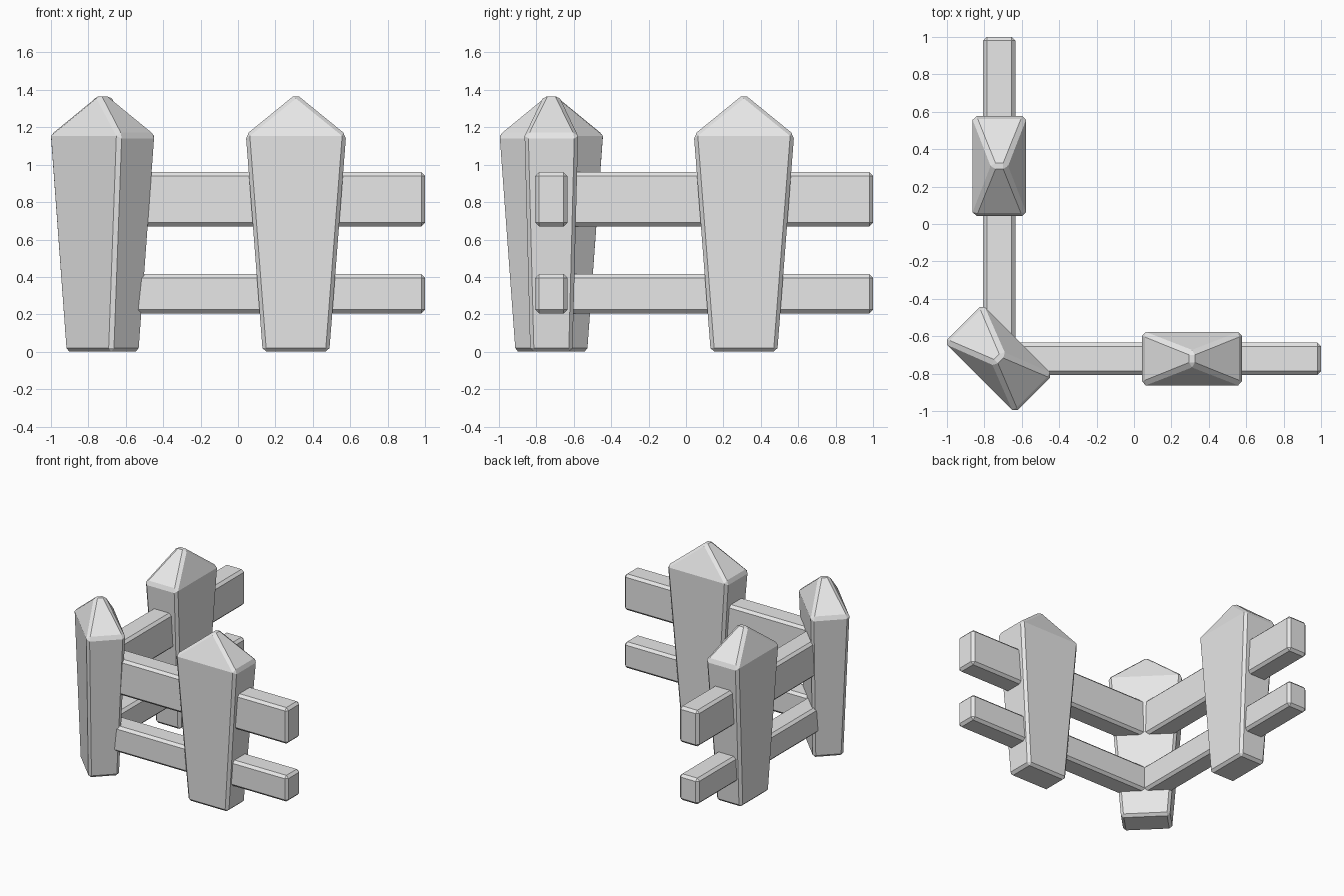
import bpy, bmesh, math

cube = bpy.data.objects.get("Cube")
if cube:
    bpy.data.objects.remove(cube, do_unlink=True)

# One plain grey for the whole fence
grey = bpy.data.materials.new("plain_grey")
grey.use_nodes = True
grey.diffuse_color = (0.8, 0.8, 0.8, 1)
grey.node_tree.nodes["Principled BSDF"].inputs["Base Color"].default_value = (0.8, 0.8, 0.8, 1)

MID = -0.72    # centre line of the rails
BEVEL = 0.02


def finish(bm, name, location=(0, 0, 0), turn=0):
    """Chamfer the sharp outward edges and make the object."""
    bmesh.ops.recalc_face_normals(bm, faces=bm.faces)
    sharp = [e for e in bm.edges if e.calc_face_angle_signed() > math.radians(35)]
    bmesh.ops.bevel(bm, geom=sharp, offset=BEVEL, segments=1, profile=0.5,
                    affect='EDGES', clamp_overlap=True)
    mesh = bpy.data.meshes.new(name)
    bm.to_mesh(mesh)
    bm.free()
    mesh.materials.append(grey)
    obj = bpy.data.objects.new(name, mesh)
    obj.location = location
    obj.rotation_euler.z = math.radians(turn)
    bpy.context.collection.objects.link(obj)


def post(name, x, y, turn):
    """Tapered post, wider at the shoulder, with a short-ridged roof."""
    bm = bmesh.new()

    def ring(hx, hy, z):
        return [bm.verts.new((sx * hx, sy * hy, z))
                for sx, sy in ((-1, -1), (1, -1), (1, 1), (-1, 1))]

    foot = ring(0.178, 0.113, 0)
    top = ring(0.268, 0.143, 1.16)
    front, back = [bm.verts.new((0, s * 0.035, 1.378)) for s in (-1, 1)]
    bm.faces.new(foot)
    for i in range(4):
        j = (i + 1) % 4
        bm.faces.new((foot[i], foot[j], top[j], top[i]))
    bm.faces.new((top[0], top[1], front))
    bm.faces.new((top[1], top[2], back, front))
    bm.faces.new((top[2], top[3], back))
    bm.faces.new((top[3], top[0], front, back))
    finish(bm, name, (x, y, 0), turn)


def corner_rail(name, low, high):
    """L-shaped rail running along both fence sides."""
    bm = bmesh.new()
    o, i = MID - 0.086, MID + 0.086
    outline = ((o, o), (1, o), (1, i), (i, i), (i, 1), (o, 1))
    base = bm.faces.new([bm.verts.new((x, y, low)) for x, y in outline])
    new = bmesh.ops.extrude_face_region(bm, geom=[base])["geom"]
    for v in new:
        if isinstance(v, bmesh.types.BMVert):
            v.co.z = high
    # the extrusion may leave or remove the lower cap; keep exactly one
    if not any(all(v.co.z == base_z for v in f.verts)
               for f in bm.faces for base_z in [min(w.co.z for w in bm.verts)]):
        bmesh.ops.holes_fill(bm, edges=[e for e in bm.edges if e.is_boundary], sides=0)
    finish(bm, name)


# Posts
post("corner_post", MID - 0.004, MID, -45)
post("front_post", 0.31, MID, 0)
post("side_post", MID, 0.31, 90)

# Rails
corner_rail("lower_rail", 0.205, 0.415)
corner_rail("upper_rail", 0.67, 0.96)
